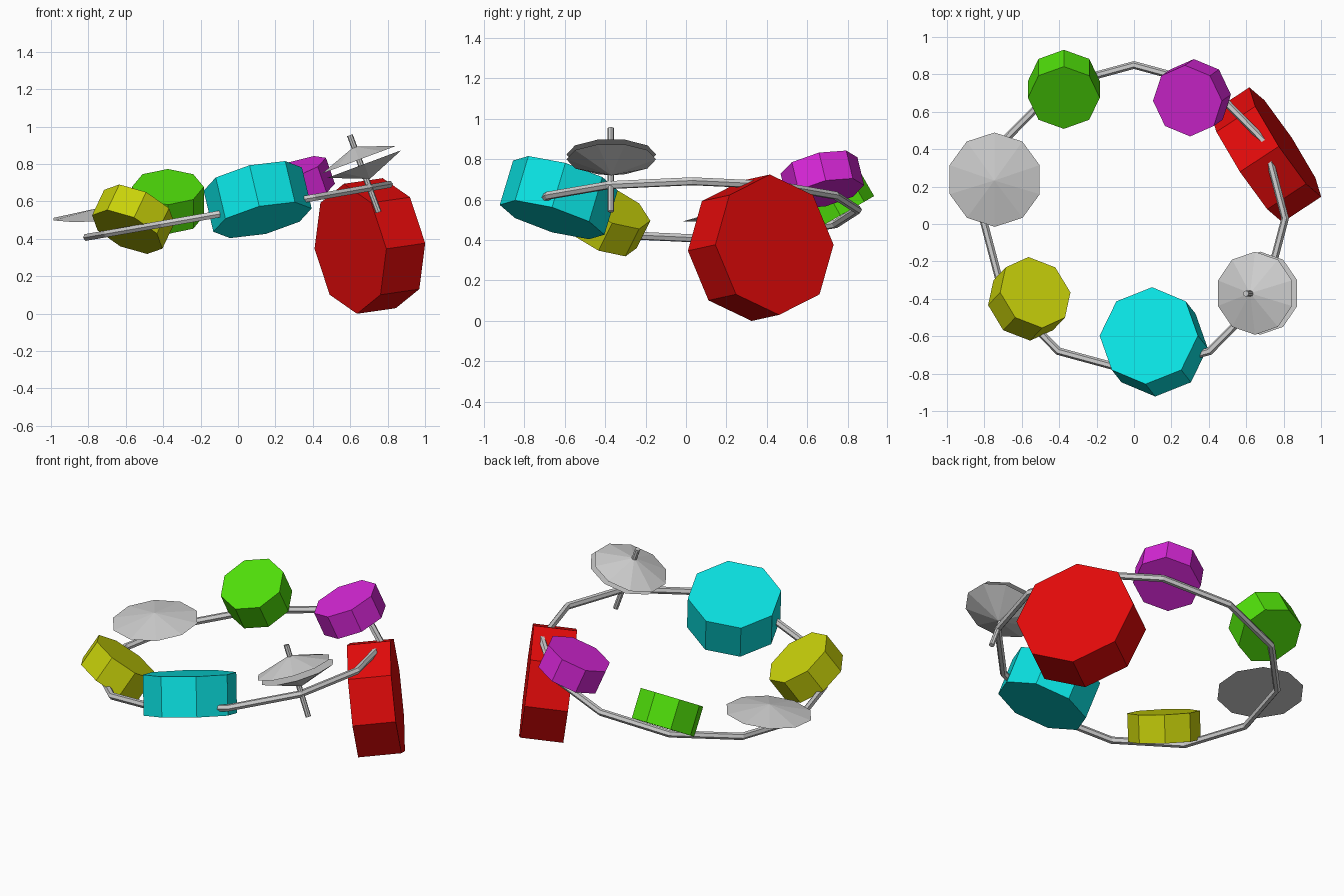
import bpy, bmesh, math
from mathutils import Vector, Matrix

if "Cube" in bpy.data.objects:
    bpy.data.objects.remove(bpy.data.objects["Cube"])


def material(name, rgb):
    m = bpy.data.materials.new(name)
    m.diffuse_color = (*rgb, 1)
    m.use_nodes = True
    m.node_tree.nodes["Principled BSDF"].inputs["Base Color"].default_value = m.diffuse_color
    return m


SILVER = material("silver", (0.62, 0.62, 0.62))
RED = material("red", (0.76, 0.003, 0.003))
CYAN = material("cyan", (0.003, 0.76, 0.76))
YELLOW = material("yellow", (0.58, 0.64, 0.003))
GREEN = material("green", (0.08, 0.74, 0.003))
MAGENTA = material("magenta", (0.68, 0.02, 0.68))


def frame(center, axis, up=(0, 1, 0)):
    """Matrix with local z along axis and local x (first vertex) towards up."""
    z = Vector(axis).normalized()
    x = Vector(up)
    x = (x - z * x.dot(z)).normalized()
    y = z.cross(x)
    m = Matrix((x, y, z)).transposed().to_4x4()
    return Matrix.Translation(Vector(center)) @ m


def add(name, bm, mat):
    bmesh.ops.recalc_face_normals(bm, faces=bm.faces)
    me = bpy.data.meshes.new(name)
    bm.to_mesh(me)
    bm.free()
    me.materials.append(mat)
    ob = bpy.data.objects.new(name, me)
    bpy.context.collection.objects.link(ob)
    return ob


def cylinder(name, center, axis, radius, height, mat, sides=8, up=(0, 1, 0)):
    bm = bmesh.new()
    rings = []
    for h in (-height / 2, height / 2):
        rings.append([bm.verts.new((radius * math.cos(a), radius * math.sin(a), h))
                      for a in (math.tau * i / sides for i in range(sides))])
    for ring in rings:
        bm.faces.new(ring)
    for i in range(sides):
        j = (i + 1) % sides
        bm.faces.new((rings[0][i], rings[0][j], rings[1][j], rings[1][i]))
    bm.transform(frame(center, axis, up))
    return add(name, bm, mat)


def cymbal(name, center, axis, radius, height, sides=10):
    """Shallow closed cone."""
    bm = bmesh.new()
    rim = [bm.verts.new((radius * math.cos(a), radius * math.sin(a), 0))
           for a in (math.tau * i / sides for i in range(sides))]
    apex = bm.verts.new((0, 0, height))
    bm.faces.new(rim)
    for i in range(sides):
        bm.faces.new((rim[i], rim[(i + 1) % sides], apex))
    bm.transform(frame(center, axis))
    return add(name, bm, SILVER)


# Twelve-sided tilted ring that carries everything
bm = bmesh.new()
N, S, R, r = 12, 6, 0.82, 0.021
grid = [[bm.verts.new(((R + r * math.cos(b)) * math.cos(a),
                       (R + r * math.cos(b)) * math.sin(a), r * math.sin(b)))
         for b in (math.tau * k / S for k in range(S))]
        for a in (math.tau * i / N for i in range(N))]
for i in range(N):
    for k in range(S):
        i2, k2 = (i + 1) % N, (k + 1) % S
        bm.faces.new((grid[i][k], grid[i2][k], grid[i2][k2], grid[i][k2]))
bm.transform(frame((0, 0.03, 0.55), (-0.172, 0, 0.985)))
add("ring_frame", bm, SILVER)

# Drums
cylinder("bass_drum", (0.705, 0.37, 0.362), (0.83, 0.545, 0.12), 0.35, 0.25, RED, up=(0, 0, 1))
cylinder("floor_drum", (0.105, -0.63, 0.61), (-0.22, 0.28, 0.93), 0.27, 0.235, CYAN)
cylinder("yellow_drum", (-0.56, -0.40, 0.505), (0.39, 0.41, 0.82), 0.208, 0.165, YELLOW)
cylinder("green_drum", (-0.375, 0.72, 0.60), (0, -0.5, 0.87), 0.192, 0.18, GREEN)
cylinder("magenta_drum", (0.31, 0.675, 0.70), (-0.32, -0.22, 0.92), 0.195, 0.15, MAGENTA)

# Large single cymbal
cymbal("large_cymbal", (-0.745, 0.237, 0.515), (-0.04, -0.09, 1), 0.253, 0.05)

# Paired cymbals on a rod
tilt = Vector((-0.35, 0, 0.937))
cymbal("upper_cymbal", (0.647, -0.37, 0.823), tilt, 0.222, 0.075)
cymbal("lower_cymbal", (0.675, -0.37, 0.80), -tilt, 0.222, 0.085)
cylinder("cymbal_rod", (0.675, -0.372, 0.748), tilt, 0.016, 0.44, SILVER)
